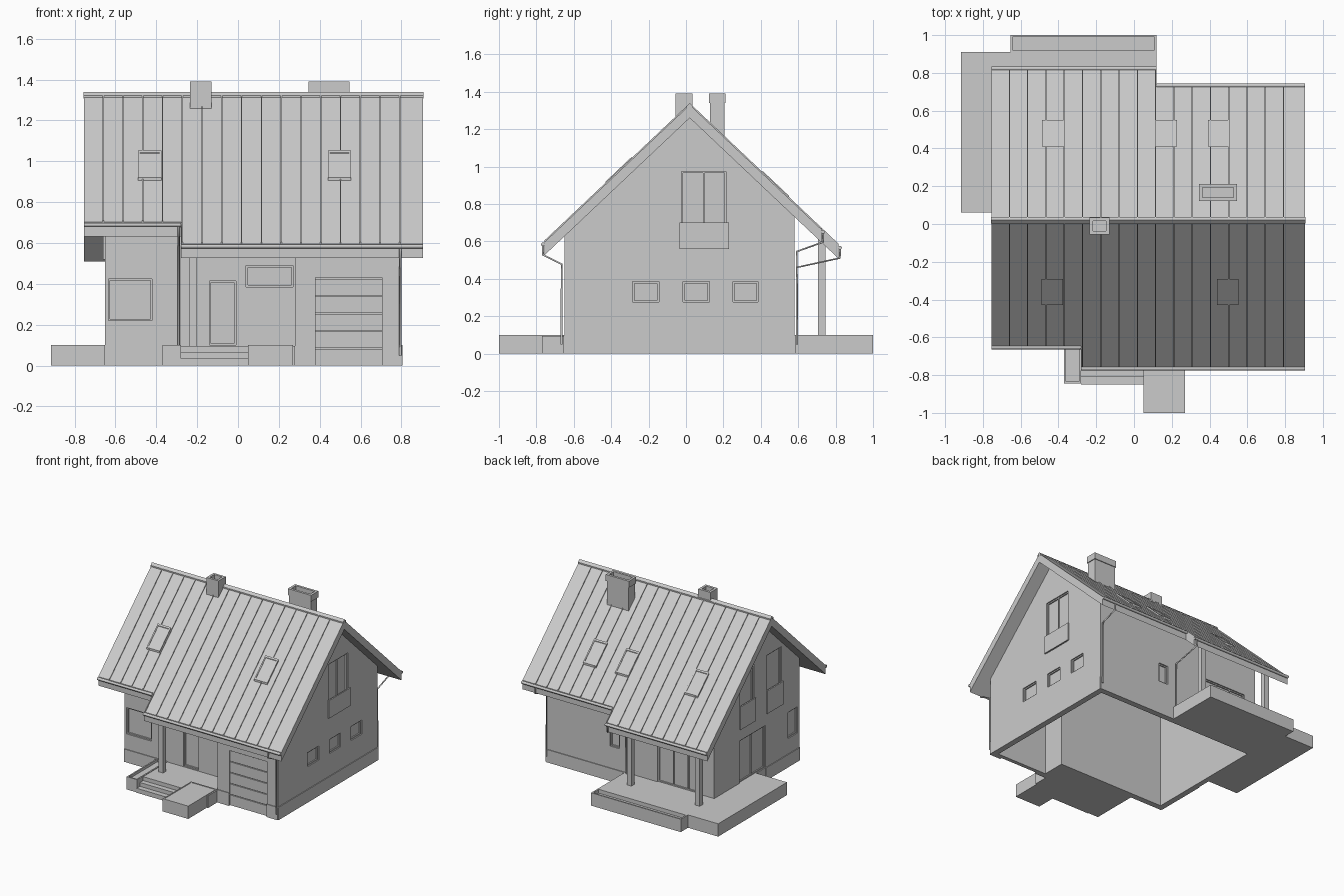
import bpy, bmesh

cube = bpy.data.objects.get("Cube")
if cube:
    bpy.data.objects.remove(cube, do_unlink=True)

grey = bpy.data.materials.new("light_grey")
grey.use_nodes = True
grey.diffuse_color = (0.6, 0.6, 0.6, 1)
grey.node_tree.nodes["Principled BSDF"].inputs["Base Color"].default_value = (0.6, 0.6, 0.6, 1)

RIDGE_Y, RIDGE_Z, SLOPE, THICK = 0.02, 1.33, 0.945, 0.07


def roof_z(y):
    return RIDGE_Z - SLOPE * abs(y - RIDGE_Y)


def finish(name, bm):
    bmesh.ops.recalc_face_normals(bm, faces=bm.faces)
    mesh = bpy.data.meshes.new(name)
    bm.to_mesh(mesh)
    bm.free()
    mesh.materials.append(grey)
    obj = bpy.data.objects.new(name, mesh)
    bpy.context.collection.objects.link(obj)
    return obj


def add_box(bm, x, y, z):
    made = bmesh.ops.create_cube(bm, size=1)["verts"]
    for v in made:
        v.co = (x[v.co.x > 0], y[v.co.y > 0], z[v.co.z > 0])
    return made


def box(name, x, y, z, rim=0, depth=0):
    """Box, with an optional sunken top inside a rim."""
    bm = bmesh.new()
    add_box(bm, x, y, z)
    if rim:
        bm.normal_update()
        top = max(bm.faces, key=lambda f: f.calc_center_median().z)
        bmesh.ops.inset_individual(bm, faces=[top], thickness=rim)
        new = bmesh.ops.extrude_face_region(bm, geom=[top])["geom"]
        bmesh.ops.translate(bm, verts=[g for g in new if isinstance(g, bmesh.types.BMVert)],
                            vec=(0, 0, -depth))
        bmesh.ops.delete(bm, geom=[top], context="FACES_ONLY")
    return finish(name, bm)


def add_section(bm, x0, x1, pts):
    """Extrude a y-z outline along x."""
    a = [bm.verts.new((x0, y, z)) for y, z in pts]
    b = [bm.verts.new((x1, y, z)) for y, z in pts]
    bm.faces.new(a)
    bm.faces.new(b[::-1])
    for i in range(len(pts)):
        j = (i + 1) % len(pts)
        bm.faces.new((a[i], b[i], b[j], a[j]))


def add_strip(bm, x0, x1, y0, y1, low, high):
    """Strip that follows the roof slope, offset vertically."""
    ys = [y0, y1] if (y0 - RIDGE_Y) * (y1 - RIDGE_Y) >= 0 else [y0, RIDGE_Y, y1]
    add_section(bm, x0, x1, [(y, roof_z(y) + high) for y in ys]
                + [(y, roof_z(y) + low) for y in reversed(ys)])


def wall(name, x0, x1, y0, y1):
    """Wall from the ground up to the underside of the roof."""
    ys = [y1, RIDGE_Y, y0] if y0 < RIDGE_Y < y1 else [y1, y0]
    bm = bmesh.new()
    add_section(bm, x0, x1, [(y0, 0), (y1, 0)] + [(y, roof_z(y) - THICK) for y in ys])
    return finish(name, bm)


def pipe(name, points, radius):
    curve = bpy.data.curves.new(name, "CURVE")
    curve.dimensions = "3D"
    curve.bevel_depth, curve.bevel_resolution = radius, 1
    curve.use_fill_caps = True
    line = curve.splines.new("POLY")
    line.points.add(len(points) - 1)
    for p, co in zip(line.points, points):
        p.co = (*co, 1)
    curve.materials.append(grey)
    bpy.context.collection.objects.link(bpy.data.objects.new(name, curve))


# Main walls, open underneath
LEFT, RIGHT, FRONT, GARAGE, BACK, W = 0.80, -0.65, -0.47, -0.65, 0.58, 0.04
walls = [
    wall("left_gable_wall", LEFT - W, LEFT, GARAGE, BACK),
    wall("right_gable_wall", RIGHT, RIGHT + W, FRONT + W, BACK),
    wall("front_wall", RIGHT, 0.28, FRONT, FRONT + W),
    wall("garage_front_wall", 0.28, LEFT - W, GARAGE, GARAGE + W),
    wall("garage_side_wall", 0.28, 0.28 + W, GARAGE + W, FRONT + W),
    wall("back_wall", RIGHT + W, LEFT - W, BACK - W, BACK),
]

# Openings: name, side, start, end, bottom, top, vertical bars
openings = [
    ("corner_window_front", "front", -0.635, -0.42, 0.22, 0.425, 0),
    ("front_door", "front", -0.14, -0.01, 0.1, 0.415, 0),
    ("hall_window", "front", 0.04, 0.27, 0.385, 0.49, 0),
    ("garage_door", "garage", 0.38, 0.705, 0.0, 0.43, 0),
    ("terrace_door", "back", -0.55, -0.16, 0.1, 0.45, 2),
    ("back_window", "back", 0.17, 0.25, 0.27, 0.42, 0),
    ("left_balcony_door", "left", -0.025, 0.215, 0.56, 0.975, 1),
    ("left_window_front", "left", -0.285, -0.145, 0.275, 0.385, 0),
    ("left_window_middle", "left", -0.015, 0.125, 0.275, 0.385, 0),
    ("left_window_back", "left", 0.25, 0.385, 0.275, 0.385, 0),
    ("right_balcony_door_back", "right", 0.09, 0.26, 0.52, 0.97, 0),
    ("right_balcony_door_front", "right", -0.25, -0.07, 0.52, 0.97, 0),
    ("corner_window_side", "right", -0.45, -0.33, 0.22, 0.425, 0),
    ("side_terrace_door", "right", -0.05, 0.27, 0.1, 0.43, 1),
]
planes = {"front": (FRONT, 1), "garage": (GARAGE, 1), "back": (BACK, -1),
          "left": (LEFT, -1), "right": (RIGHT, 1)}


def side_box(bm, side, u, z, out, deep):
    """Box on a wall, from out (outside) to deep (inside)."""
    plane, inward = planes[side]
    d = sorted((plane - inward * out, plane + inward * deep))
    if side in ("left", "right"):
        add_box(bm, d, u, z)
    else:
        add_box(bm, u, d, z)


cuts = bmesh.new()
for name, side, a, b, low, top, bars in openings:
    side_box(cuts, side, (a, b), (low - (0.01 if low == 0 else 0), top), 0.02, 0.018)
    bm = bmesh.new()
    if name == "garage_door":
        step = (top - low) / 5
        for i in range(5):
            side_box(bm, side, (a, b), (low + i * step, low + (i + 1) * step - 0.006), -0.01, 0.02)
    else:
        f = 0.009
        for z in ((low, low + f), (top - f, top)):
            side_box(bm, side, (a, b), z, -0.009, 0.02)
        for i in range(bars + 2):
            u = a + (b - a - f) * i / (bars + 1)
            side_box(bm, side, (u, u + f), (low + f, top - f), -0.009, 0.02)
    finish(name + "_frame", bm)
cutter = finish("opening_cutter", cuts)
cutter.hide_render = True
for w in walls:
    mod = w.modifiers.new("openings", "BOOLEAN")
    mod.object, mod.operation, mod.solver = cutter, "DIFFERENCE", "EXACT"
    bpy.context.view_layer.objects.active = w
    bpy.ops.object.modifier_apply(modifier=mod.name)
bpy.data.objects.remove(cutter, do_unlink=True)

# Balcony rails
for name, side, u, z in (("left_balcony_rail", "left", (-0.035, 0.23), (0.56, 0.70)),
                         ("right_balcony_rail_back", "right", (0.08, 0.27), (0.52, 0.70)),
                         ("right_balcony_rail_front", "right", (-0.26, -0.06), (0.52, 0.70))):
    bm = bmesh.new()
    side_box(bm, side, u, z, 0.012, -0.002)
    finish(name, bm)

# Plinth strips around the foot of the walls
bm = bmesh.new()
for side, a, b in (("left", GARAGE, BACK), ("right", FRONT, -0.05), ("right", 0.27, BACK),
                   ("front", RIGHT, -0.37), ("garage", 0.28, 0.38), ("garage", 0.705, LEFT),
                   ("back", 0.12, LEFT)):
    side_box(bm, side, (a, b), (0, 0.1), 0.006, 0.001)
finish("plinth", bm)

# Roof slopes: x range, then eave y
slopes = [("front_right", -0.755, -0.28, -0.645), ("front_left", -0.28, 0.905, -0.757),
          ("back_right", -0.755, 0.12, 0.815), ("back_left", 0.12, 0.905, 0.725)]
seams = bmesh.new()
for name, x0, x1, eave in slopes:
    bm = bmesh.new()
    add_strip(bm, x0, x1, RIDGE_Y, eave, -THICK, 0)
    finish(name + "_roof", bm)
    for i in range(16):
        x = -0.66 + i * 0.0968
        if x0 < x < x1:
            add_strip(seams, x - 0.003, x + 0.003, RIDGE_Y, eave, -0.002, 0.009)
    # Gutter below the eave
    out = 0.008 if eave > 0 else -0.008
    z = roof_z(eave) - 0.012
    pipe(name + "_gutter", [(x0, eave + out, z), (x1, eave + out, z)], 0.011)
finish("roof_seams", seams)
bm = bmesh.new()
add_strip(bm, -0.757, 0.907, RIDGE_Y - 0.018, RIDGE_Y + 0.018, -0.005, 0.01)
finish("ridge_cap", bm)

# Roof windows
for i, (x, y) in enumerate(((-0.432, -0.36), (0.497, -0.36), (-0.43, 0.48), (0.17, 0.48), (0.448, 0.48))):
    bm = bmesh.new()
    h, k, f = 0.057, 0.07, 0.01
    add_strip(bm, x - h + f, x + h - f, y - k + f, y + k - f, -0.002, 0.01)
    for s in (-1, 1):
        xs = sorted((x + s * h, x + s * (h - f)))
        add_strip(bm, *xs, y - k, y + k, -0.002, 0.015)
        ys = sorted((y + s * k, y + s * (k - f)))
        add_strip(bm, x - h + f, x + h - f, *ys, -0.002, 0.015)
    finish(f"roof_window_{i + 1}", bm)

# Chimneys with hollow caps
for name, x, y, base in (("small_chimney", (-0.235, -0.13), (-0.055, 0.035), 1.255),
                         ("wide_chimney", (0.345, 0.545), (0.122, 0.212), 1.1)):
    g = 0.006
    box(name + "_stack", (x[0] + g, x[1] - g), (y[0] + g, y[1] - g), (base, 1.345))
    box(name + "_cap", x, y, (1.34 if base < 1.2 else base, 1.39), 0.026, 0.04)

# Front porch, steps and planters
box("porch_floor", (-0.28, 0.28), (-0.77, FRONT), (0, 0.095))
for i in range(2):
    box(f"porch_step_{i + 1}", (-0.28, 0.05), (-0.85 + i * 0.04, -0.77), (0, 0.035 + i * 0.03))
box("porch_planter", (-0.37, -0.28), (-0.845, FRONT), (0, 0.1), 0.015, 0.02)
box("front_block", (0.05, 0.27), (-1.0, -0.65), (0, 0.1), 0.012, 0.003)

# Back terrace
box("terrace_side", (-0.915, RIGHT), (0.06, 0.91), (0, 0.1))
box("terrace_floor", (RIGHT, 0.12), (BACK, 0.91), (0, 0.1))
box("terrace_planter", (-0.655, 0.12), (0.91, 1.0), (0, 0.1), 0.016, 0.03)

# Posts carrying the overhangs
for name, x, y in (("porch_post", -0.22, -0.62), ("terrace_post_left", -0.03, 0.725),
                   ("terrace_post_right", -0.62, 0.725)):
    box(name, (x - 0.02, x + 0.02), (y - 0.02, y + 0.02), (0.09, roof_z(y) - THICK + 0.02))

# Downpipes: x, eave y, wall y, foot height
for name, x, eave, face, foot in (("front_left", 0.795, -0.765, -0.665, 0.05),
                                  ("front_right", -0.29, -0.653, -0.482, 0.1),
                                  ("back_left", 0.79, 0.733, 0.593, 0.05),
                                  ("back_right", 0.1, 0.823, 0.593, 0.1)):
    z = roof_z(eave) - 0.01
    pipe(name + "_downpipe", [(x, eave, z), (x, eave, z - 0.05), (x, face, z - 0.1), (x, face, foot)], 0.006)
